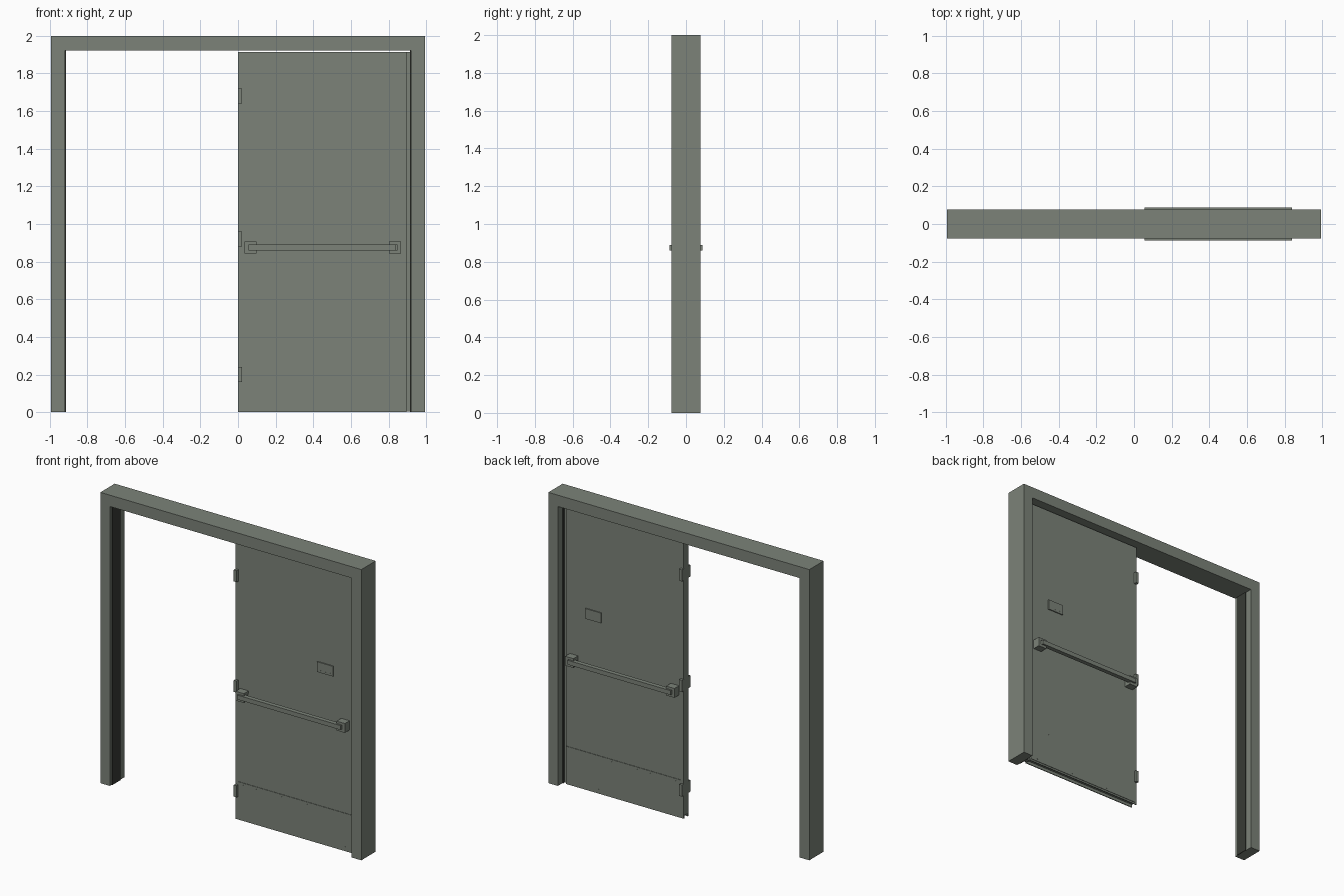
import bpy, bmesh, math
from mathutils import Matrix

if "Cube" in bpy.data.objects:
    bpy.data.objects.remove(bpy.data.objects["Cube"])


def colour(name, rgb):
    m = bpy.data.materials.new(name)
    m.diffuse_color = (*rgb, 1)
    m.use_nodes = True
    m.node_tree.nodes["Principled BSDF"].inputs["Base Color"].default_value = m.diffuse_color
    return m


paint = colour("grey_green_paint", (0.2, 0.226, 0.19))
rubber = colour("dark_seal", (0.04, 0.044, 0.036))


def finish(bm, name, mat=paint):
    bmesh.ops.recalc_face_normals(bm, faces=bm.faces)
    me = bpy.data.meshes.new(name)
    bm.to_mesh(me)
    bm.free()
    me.materials.append(mat)
    ob = bpy.data.objects.new(name, me)
    bpy.context.collection.objects.link(ob)
    return ob


def box(name, x, y, z, mat=paint):
    bm = bmesh.new()
    x, y = sorted(x), sorted(y)
    c = [(a[0] + a[1]) / 2 for a in (x, y, z)]
    s = [a[1] - a[0] for a in (x, y, z)]
    bmesh.ops.create_cube(bm, size=1, matrix=Matrix.Translation(c) @ Matrix.Diagonal((*s, 1)))
    return finish(bm, name, mat)


def prism(name, pts, y):
    # outline in x, z pushed along y
    bm = bmesh.new()
    f = bm.faces.new([bm.verts.new((px, y[0], pz)) for px, pz in pts])
    r = bmesh.ops.extrude_face_region(bm, geom=[f])
    vs = [v for v in r["geom"] if isinstance(v, bmesh.types.BMVert)]
    bmesh.ops.translate(bm, verts=vs, vec=(0, y[1] - y[0], 0))
    return finish(bm, name)


# Door frame: one arch outline pushed through the wall depth
W, D, T, H = 0.993, 0.078, 0.073, 1.922
prism("door_frame", [(-W, 0), (-W, 2), (W, 2), (W, 0), (W - T, 0),
                     (W - T, H), (T - W, H), (T - W, 0)], (-D, D))

# Dark seal strips down the inside of both jambs
for side, s in (("left", -1), ("right", 1)):
    box(f"{side}_jamb_seal", (s * (W - T + 0.003), s * (W - T - 0.005)), (-0.056, 0.028), (0, H - 0.001), rubber)

# Door leaf with a thinner latch edge and an open channel underneath
F = 0.025
box("door_leaf", (0, 0.895), (-F, F), (0.02, 1.915))
box("latch_edge", (0.89, 0.914), (-0.015, 0.015), (0.003, 1.915))

for side, s in (("front", -1), ("back", 1)):
    box(f"{side}_bottom_skin", (0, 0.895), (s * 0.019, s * F), (0, 0.021))
    # Hinges
    for i, z in enumerate((0.2, 0.92, 1.68)):
        box(f"{side}_hinge_{i}", (-0.001, 0.021), (s * 0.02, s * 0.045), (z - 0.04, z + 0.04))
    # Push bar and its C-shaped end brackets
    box(f"{side}_push_bar", (0.055, 0.84), (s * 0.058, s * 0.088), (0.86, 0.89))
    for end, x0, d in (("left", 0.035, 1), ("right", 0.866, -1)):
        pts = [(0, 0.842), (0.063, 0.842), (0.063, 0.86), (0.02, 0.86),
               (0.02, 0.89), (0.063, 0.89), (0.063, 0.906), (0, 0.906)]
        prism(f"{side}_{end}_bracket", [(x0 + d * px, pz) for px, pz in pts], (s * F, s * 0.076))
        box(f"{side}_{end}_bracket_core", (x0 + d * 0.01, x0 + d * 0.06), (s * F, s * 0.06), (0.855, 0.895))
    # Kick plate and lock plate
    box(f"{side}_kick_plate", (0.015, 0.893), (s * F, s * 0.028), (0.012, 0.262))
    box(f"{side}_lock_plate", (0.625, 0.745), (s * F, s * 0.032), (1.18, 1.25))
    # Screws
    bm = bmesh.new()
    spots = [(0.06 + 0.097 * i, z, 0.028) for i in range(9) for z in (0.03, 0.245)]
    spots += [(x, 1.195, 0.032) for x in (0.65, 0.688, 0.725)]
    for x, z, y in spots:
        bmesh.ops.create_cone(bm, cap_ends=True, segments=8, radius1=0.003, radius2=0.003, depth=0.002,
                              matrix=Matrix.Translation((x, s * y, z)) @ Matrix.Rotation(math.pi / 2, 4, 'X'))
    finish(bm, f"{side}_screws")
